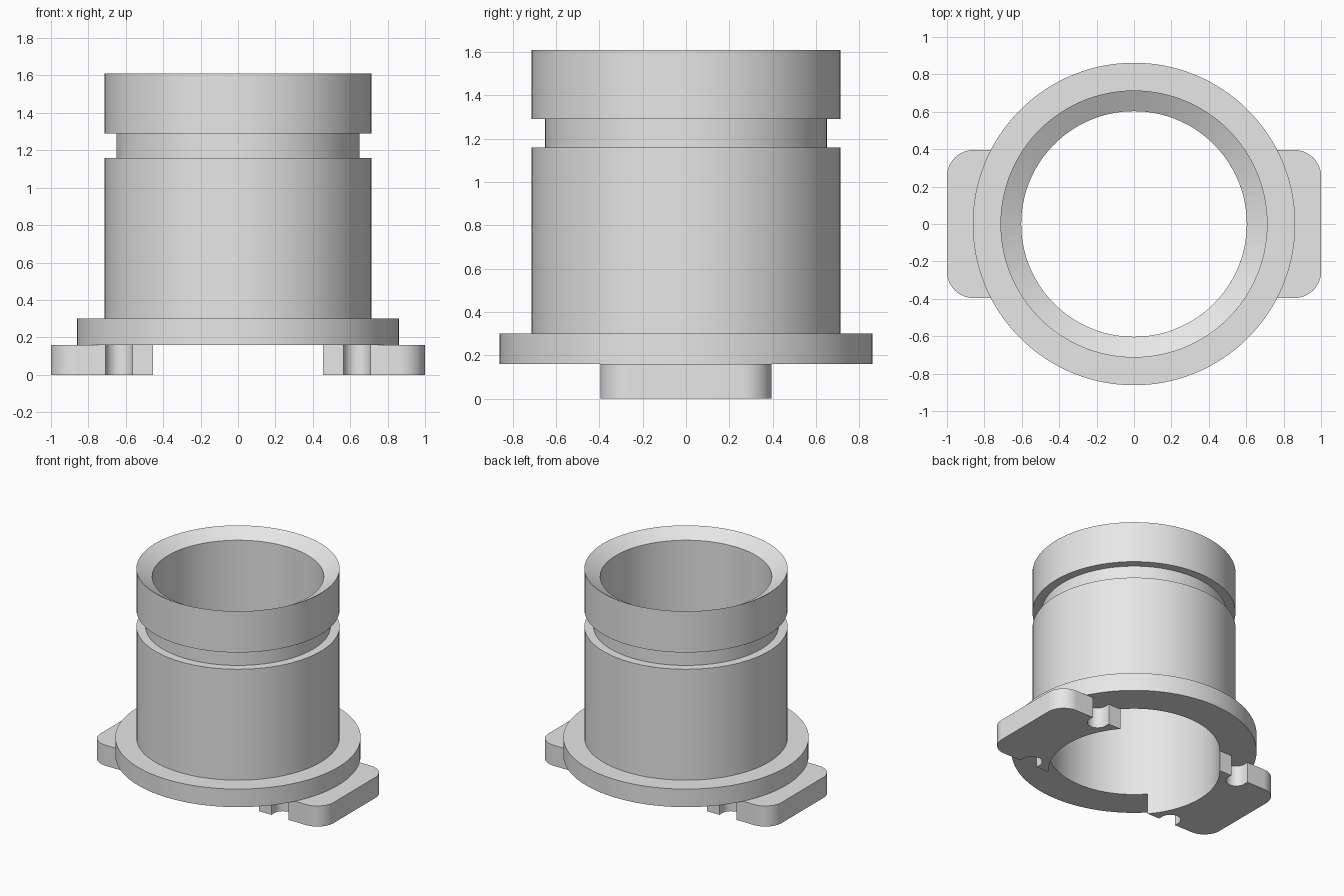
import bpy
import bmesh
from math import sin, cos, asin, radians, degrees
from mathutils import Vector

cube = bpy.data.objects.get("Cube")
if cube:
    bpy.data.objects.remove(cube, do_unlink=True)

grey = bpy.data.materials.new("plain_grey")
grey.use_nodes = True
COLOUR = (0.8, 0.8, 0.8, 1.0)
grey.diffuse_color = COLOUR
bsdf = next(n for n in grey.node_tree.nodes if n.type == 'BSDF_PRINCIPLED')
bsdf.inputs["Base Color"].default_value = COLOUR

BORE = 0.603
PAD_TOP = 0.16


def finish(name, bm):
    """Turn a bmesh into a smooth object with sharp edges kept."""
    bmesh.ops.recalc_face_normals(bm, faces=bm.faces)
    mesh = bpy.data.meshes.new(name)
    bm.to_mesh(mesh)
    bm.free()
    mesh.materials.append(grey)
    obj = bpy.data.objects.new(name, mesh)
    bpy.context.collection.objects.link(obj)
    bpy.ops.object.select_all(action='DESELECT')
    obj.select_set(True)
    bpy.context.view_layer.objects.active = obj
    bpy.ops.object.shade_smooth_by_angle(angle=radians(25))
    return obj


def lathe(name, profile, steps=128):
    """Revolve a closed (radius, height) profile around z."""
    bm = bmesh.new()
    verts = [bm.verts.new((r, 0, z)) for r, z in profile]
    edges = [bm.edges.new((v, verts[i - 1])) for i, v in enumerate(verts)]
    bmesh.ops.spin(bm, geom=verts + edges, cent=(0, 0, 0), axis=(0, 0, 1),
                   angle=radians(360), steps=steps, use_merge=True)
    bmesh.ops.remove_doubles(bm, verts=bm.verts, dist=0.0001)
    return finish(name, bm)


def arc(cx, cy, r, start, end, steps=16):
    angles = [radians(start + (end - start) * i / steps) for i in range(steps + 1)]
    return [(cx + r * cos(a), cy + r * sin(a)) for a in angles]


# Flanged sleeve with an outer groove and a chamfered mouth
lathe("flanged_sleeve", [
    (BORE, PAD_TOP), (0.862, PAD_TOP), (0.862, 0.3), (0.714, 0.3),
    (0.714, 1.16), (0.65, 1.16), (0.65, 1.29), (0.714, 1.29),
    (0.714, 1.61), (BORE, 1.547),
])

# Mounting pads: rounded outer corners, bored inner edge, U slots on both sides
HALF = 0.395
CORNER = 0.14
SLOT_X, SLOT_Y, SLOT_R = 0.636, 0.36, 0.073

lower = [(SLOT_X - SLOT_R, -HALF)]
lower += arc(SLOT_X, -SLOT_Y, SLOT_R, 180, 0)
lower += [(SLOT_X + SLOT_R, -HALF)]
lower += arc(1 - CORNER, -HALF + CORNER, CORNER, -90, 0)
upper = [(x, -y) for x, y in reversed(lower)]
sweep = degrees(asin(HALF / BORE))
outline = lower + upper + arc(0, 0, BORE, sweep, -sweep, 28)

for name, side in (("left_pad", 1), ("right_pad", -1)):
    bm = bmesh.new()
    base = bm.faces.new([bm.verts.new((side * x, y, 0)) for x, y in outline])
    top = bmesh.ops.extrude_face_region(bm, geom=[base], use_keep_orig=True)["geom"]
    bmesh.ops.translate(bm, vec=Vector((0, 0, PAD_TOP)),
                        verts=[g for g in top if isinstance(g, bmesh.types.BMVert)])
    finish(name, bm)
